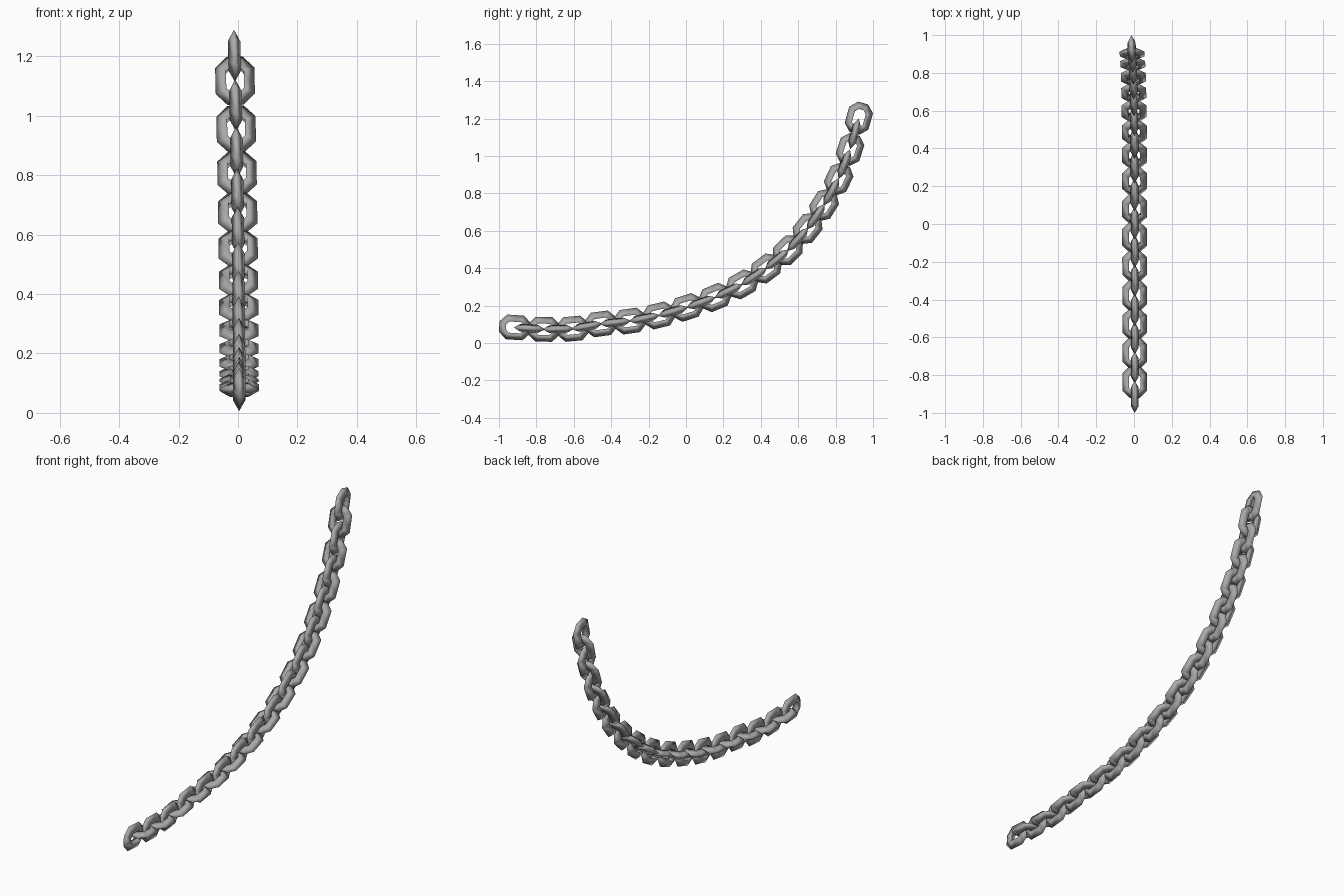
import bpy
import bmesh
import math
from mathutils import Matrix, Vector

default_cube = bpy.data.objects.get("Cube")
if default_cube:
    bpy.data.objects.remove(default_cube, do_unlink=True)

# Plain steel colour shared by every link
steel = bpy.data.materials.new("steel_grey")
steel.use_nodes = True
steel_colour = (0.4, 0.4, 0.4, 1.0)
steel.diffuse_color = steel_colour
steel.node_tree.nodes["Principled BSDF"].inputs["Base Color"].default_value = steel_colour

HALF_WIDTH = 0.066
STRETCH = 0.018
TUBE = 0.024
CORNERS = 8
SIDES = 3


def make_link_mesh():
    """Stretched octagonal ring with a three-sided section, long along X, flat in XY."""
    bm = bmesh.new()
    rings = []
    for corner in range(CORNERS):
        angle = math.tau * (corner + 0.5) / CORNERS
        shift = math.copysign(STRETCH, math.cos(angle))
        ring = []
        for side in range(SIDES):
            turn = math.tau * side / SIDES
            apothem = HALF_WIDTH - TUBE + TUBE * math.cos(turn)
            radius = apothem / math.cos(math.pi / CORNERS)
            ring.append(bm.verts.new((radius * math.cos(angle) + shift,
                                      radius * math.sin(angle),
                                      TUBE * math.sin(turn))))
        rings.append(ring)
    for i, ring in enumerate(rings):
        following = rings[(i + 1) % CORNERS]
        for j in range(SIDES):
            k = (j + 1) % SIDES
            face = bm.faces.new((ring[j], following[j], following[k], ring[k]))
            face.smooth = True
    bmesh.ops.recalc_face_normals(bm, faces=bm.faces)
    mesh = bpy.data.meshes.new("chain_link")
    bm.to_mesh(mesh)
    bm.free()
    mesh.materials.append(steel)
    return mesh


# Hanging path through the centres of the upright links (y, z)
path = [(-0.915, 0.083), (-0.76, 0.073), (-0.605, 0.076), (-0.455, 0.102),
        (-0.3, 0.117), (-0.145, 0.147), (0.005, 0.19), (0.155, 0.243),
        (0.3, 0.313), (0.428, 0.398), (0.545, 0.495), (0.65, 0.612),
        (0.738, 0.738), (0.816, 0.877), (0.877, 1.035), (0.924, 1.202)]
upright = [Vector((0.004 - 0.016 * (z / 1.2) ** 2, y, z)) for y, z in path]

# Slip a crosswise link between each pair of upright ones
centres = []
for here, after in zip(upright, upright[1:]):
    centres += [here, (here + after) / 2]
centres.append(upright[-1])

# Place the links along the path, each turned a quarter from the last
link_mesh = make_link_mesh()
last = len(centres) - 1
for i, centre in enumerate(centres):
    along = (centres[min(i + 1, last)] - centres[max(i - 1, 0)]).normalized()
    normal = Vector((1, 0, 0)).cross(along).normalized()
    across = along.cross(normal)
    if i % 2 == 0:
        name, second, third = "upright_link", normal, across
    else:
        name, second, third = "crosswise_link", across, -normal
    if along.cross(second).dot(third) < 0:
        third = -third
    link = bpy.data.objects.new(name, link_mesh)
    rotation = Matrix((along, second, third)).transposed().to_4x4()
    link.matrix_world = Matrix.Translation(centre) @ rotation
    bpy.context.collection.objects.link(link)
